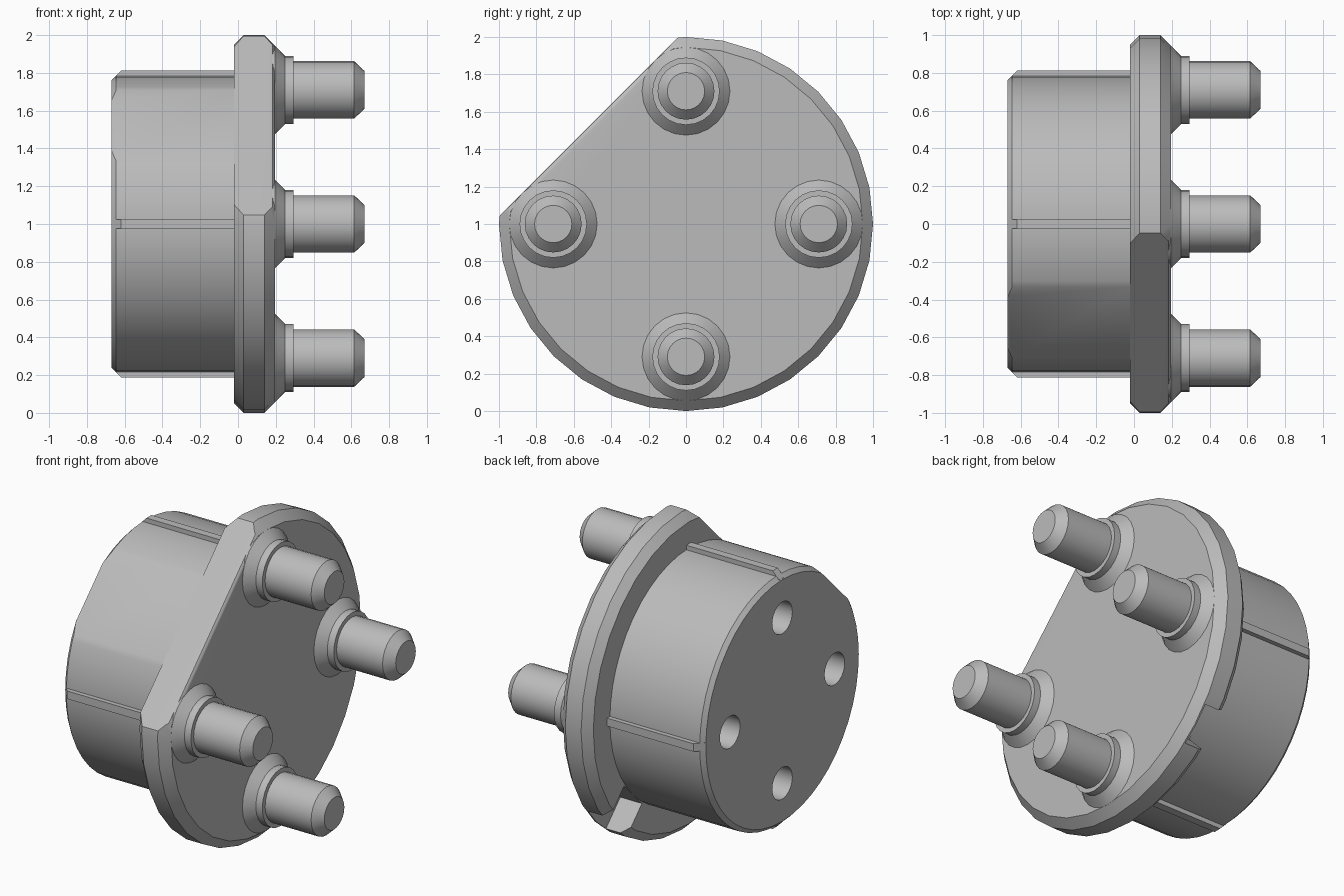
import bpy, bmesh, math
from mathutils import Vector, Matrix

if "Cube" in bpy.data.objects:
    bpy.data.objects.remove(bpy.data.objects["Cube"], do_unlink=True)

grey = bpy.data.materials.new("mid_grey")
grey.use_nodes = True
colour = (0.5, 0.5, 0.5, 1)
grey.diffuse_color = colour
grey.node_tree.nodes["Principled BSDF"].inputs["Base Color"].default_value = colour

FLAT_DIR = Vector((0, -1, 1)).normalized()
FLAT_DIST = 0.737
CENTRE = Vector((0, 0, 1))


def finish(bm, name, location=CENTRE):
    bmesh.ops.recalc_face_normals(bm, faces=bm.faces)
    mesh = bpy.data.meshes.new(name)
    bm.to_mesh(mesh)
    bm.free()
    mesh.materials.append(grey)
    obj = bpy.data.objects.new(name, mesh)
    obj.location = location
    bpy.context.collection.objects.link(obj)
    return obj


def lathe(profile, segments):
    """Closed solid turned around the x axis from (x, radius) points."""
    bm = bmesh.new()
    rings = []
    for x, r in profile:
        angles = [2 * math.pi * i / segments for i in range(segments)]
        rings.append([bm.verts.new((x, r * math.cos(a), r * math.sin(a))) for a in angles])
    for a, b in zip(rings, rings[1:]):
        for i in range(segments):
            j = (i + 1) % segments
            bm.faces.new((a[i], a[j], b[j], b[i]))
    bm.faces.new(rings[0])
    bm.faces.new(rings[-1])
    return bm


def cut_flat(bm):
    """Slice the solid along the slanted flat and return the new cap."""
    geom = bm.verts[:] + bm.edges[:] + bm.faces[:]
    cut = bmesh.ops.bisect_plane(bm, geom=geom, plane_co=FLAT_DIR * FLAT_DIST,
                                 plane_no=FLAT_DIR, clear_outer=True)
    edges = [e for e in cut["geom_cut"] if isinstance(e, bmesh.types.BMEdge)]
    return bmesh.ops.contextual_create(bm, geom=edges)["faces"]


def subtract(target, cutter):
    cutter.hide_render = True
    mod = target.modifiers.new("cut", 'BOOLEAN')
    mod.operation = 'DIFFERENCE'
    mod.solver = 'EXACT'
    mod.object = cutter
    bpy.context.view_layer.objects.active = target
    bpy.ops.object.modifier_apply(modifier=mod.name)
    bpy.data.objects.remove(cutter, do_unlink=True)


def smooth(obj):
    bpy.ops.object.select_all(action='DESELECT')
    obj.select_set(True)
    bpy.context.view_layer.objects.active = obj
    bpy.ops.object.shade_smooth_by_angle(angle=math.radians(30))


# Flange with chamfered rim, slanted flat and softened front edge
bm = lathe([(-0.02, 0.95), (0.03, 1), (0.14, 1), (0.195, 0.945)], 32)
cap = cut_flat(bm)
soft = [e for f in cap for e in f.edges if all(v.co.x > 0.19 for v in e.verts)]
bmesh.ops.bevel(bm, geom=soft, offset=0.025, segments=3, profile=0.5, affect='EDGES')
flange = finish(bm, "flange")

# Keyway behind the flange, opposite the flat
bm = bmesh.new()
bmesh.ops.create_cube(bm, size=1)
bmesh.ops.scale(bm, vec=(0.3, 0.25, 0.4), verts=bm.verts)
bmesh.ops.translate(bm, vec=(-0.02, 0, 0.985), verts=bm.verts)
bmesh.ops.rotate(bm, cent=(0, 0, 0), matrix=Matrix.Rotation(math.radians(-135), 3, 'X'),
                 verts=bm.verts)
if sum(v.co.y for v in bm.verts) < 0:
    bmesh.ops.rotate(bm, cent=(0, 0, 0), matrix=Matrix.Rotation(math.pi / 2, 3, 'X'),
                     verts=bm.verts)
subtract(flange, finish(bm, "keyway_cutter"))
smooth(flange)

# Round body with the same flat
bm = lathe([(-0.67, 0.76), (-0.645, 0.785), (-0.02, 0.785)], 48)
cut_flat(bm)
body = finish(bm, "body")

quarters = [(math.cos(a), math.sin(a)) for a in (0, math.pi / 2, math.pi, 1.5 * math.pi)]
names = ["back", "top", "front", "bottom"]

# Sockets in the end of the body
for y, z in quarters:
    bm = lathe([(-0.8, 0.1), (-0.2, 0.1)], 24)
    subtract(body, finish(bm, "socket_cutter", CENTRE + Vector((0, y, z)) * 0.52))
smooth(body)

# Pins standing on conical collars
for name, (y, z) in zip(names, quarters):
    bm = lathe([(0.18, 0.235), (0.195, 0.235), (0.25, 0.18), (0.295, 0.18), (0.295, 0.152),
                (0.615, 0.152), (0.67, 0.1)], 24)
    smooth(finish(bm, name + "_pin", CENTRE + Vector((0, y, z)) * 0.71))

# Narrow ribs along the body
rib_profile = [(-0.665, 0.7), (-0.665, 0.765), (-0.62, 0.812), (-0.02, 0.812), (-0.02, 0.7)]
for i, name in enumerate(names):
    bm = bmesh.new()
    face = bm.faces.new([bm.verts.new((x, r, -0.025)) for x, r in rib_profile])
    side = bmesh.ops.extrude_face_region(bm, geom=[face])["geom"]
    moved = [v for v in side if isinstance(v, bmesh.types.BMVert)]
    bmesh.ops.translate(bm, vec=(0, 0, 0.05), verts=moved)
    bmesh.ops.rotate(bm, cent=(0, 0, 0), matrix=Matrix.Rotation(i * math.pi / 2, 3, 'X'),
                     verts=bm.verts)
    finish(bm, name + "_rib")
